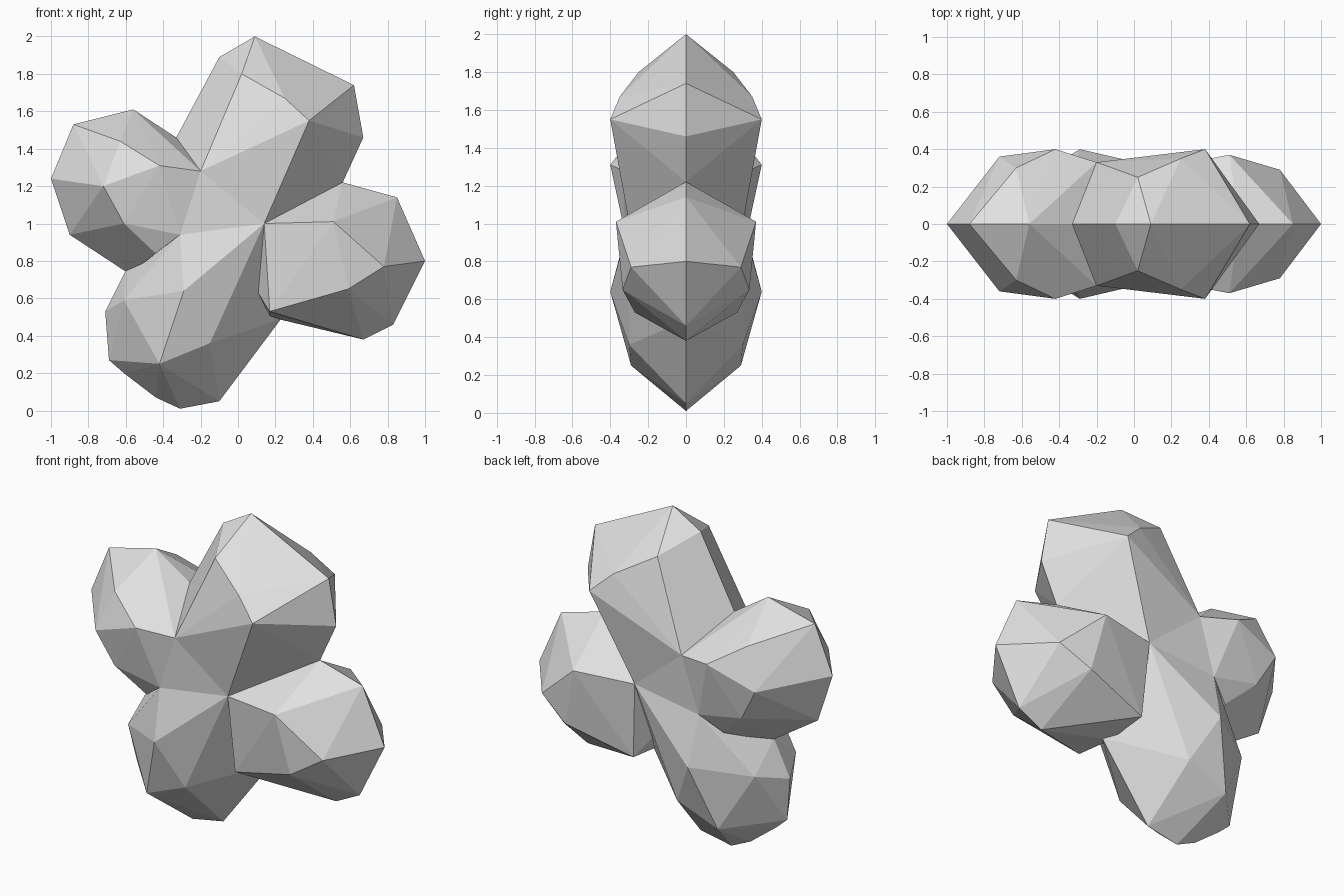
import bpy, bmesh

if "Cube" in bpy.data.objects:
    bpy.data.objects.remove(bpy.data.objects["Cube"])

grey = bpy.data.materials.new("light_grey")
grey.diffuse_color = (0.75, 0.75, 0.75, 1)
grey.use_nodes = True
grey.node_tree.nodes["Principled BSDF"].inputs["Base Color"].default_value = grey.diffuse_color


def lobe(name, rim, cheeks):
    """Faceted convex lump: rim points (x, z) on the middle plane,
    cheek points (x, y, z) mirrored to front and back."""
    bm = bmesh.new()
    for x, z in rim:
        bm.verts.new((x, 0, z))
    for x, y, z in cheeks:
        bm.verts.new((x, -y, z))
        bm.verts.new((x, y, z))
    res = bmesh.ops.convex_hull(bm, input=bm.verts[:])
    loose = {v for v in res["geom_interior"] + res["geom_unused"]
             if isinstance(v, bmesh.types.BMVert)}
    bmesh.ops.delete(bm, geom=list(loose), context='VERTS')
    bmesh.ops.recalc_face_normals(bm, faces=bm.faces[:])
    mesh = bpy.data.meshes.new(name)
    bm.to_mesh(mesh)
    bm.free()
    mesh.materials.append(grey)
    obj = bpy.data.objects.new(name, mesh)
    bpy.context.collection.objects.link(obj)
    return obj


# Shared corners where the lobes meet
top_left = (-0.20, 0.33, 1.28)
right = (0.14, 0.30, 1.00)
low_left = (-0.31, 0.32, 0.94)

# Central web between the lobes
lobe("core", [(-0.1, 1.1)], [top_left, right, low_left])

# Upper lobe
lobe("upper_lobe",
     [(-0.33, 1.46), (-0.10, 1.89), (0.09, 2.0), (0.62, 1.74),
      (0.67, 1.46), (0.56, 1.22)],
     [top_left, right, (0.02, 0.25, 1.80), (0.25, 0.35, 1.67),
      (0.38, 0.40, 1.55)])

# Left lobe
lobe("left_lobe",
     [(-0.33, 1.46), (-0.56, 1.61), (-0.88, 1.53), (-1.0, 1.24),
      (-0.90, 0.94), (-0.58, 0.73)],
     [top_left, low_left, (-0.42, 0.40, 1.31), (-0.63, 0.30, 1.44),
      (-0.72, 0.36, 1.20), (-0.61, 0.33, 1.00), (-0.44, 0.26, 0.84)])

# Lower lobe
lobe("lower_lobe",
     [(-0.60, 0.75), (-0.71, 0.53), (-0.69, 0.27), (-0.61, 0.20),
      (-0.44, 0.07), (-0.31, 0.01), (-0.10, 0.05), (0.23, 0.49)],
     [low_left, right, (-0.29, 0.40, 0.64), (-0.42, 0.29, 0.25),
      (-0.15, 0.30, 0.36), (-0.61, 0.20, 0.59)])

# Right lobe
lobe("right_lobe",
     [(0.0, 0.8), (0.56, 1.22), (0.85, 1.14), (1.0, 0.80),
      (0.83, 0.46), (0.67, 0.38), (0.17, 0.50)],
     [right, (0.17, 0.27, 0.53), (0.51, 0.37, 1.01),
      (0.78, 0.29, 0.77), (0.59, 0.335, 0.65)])
